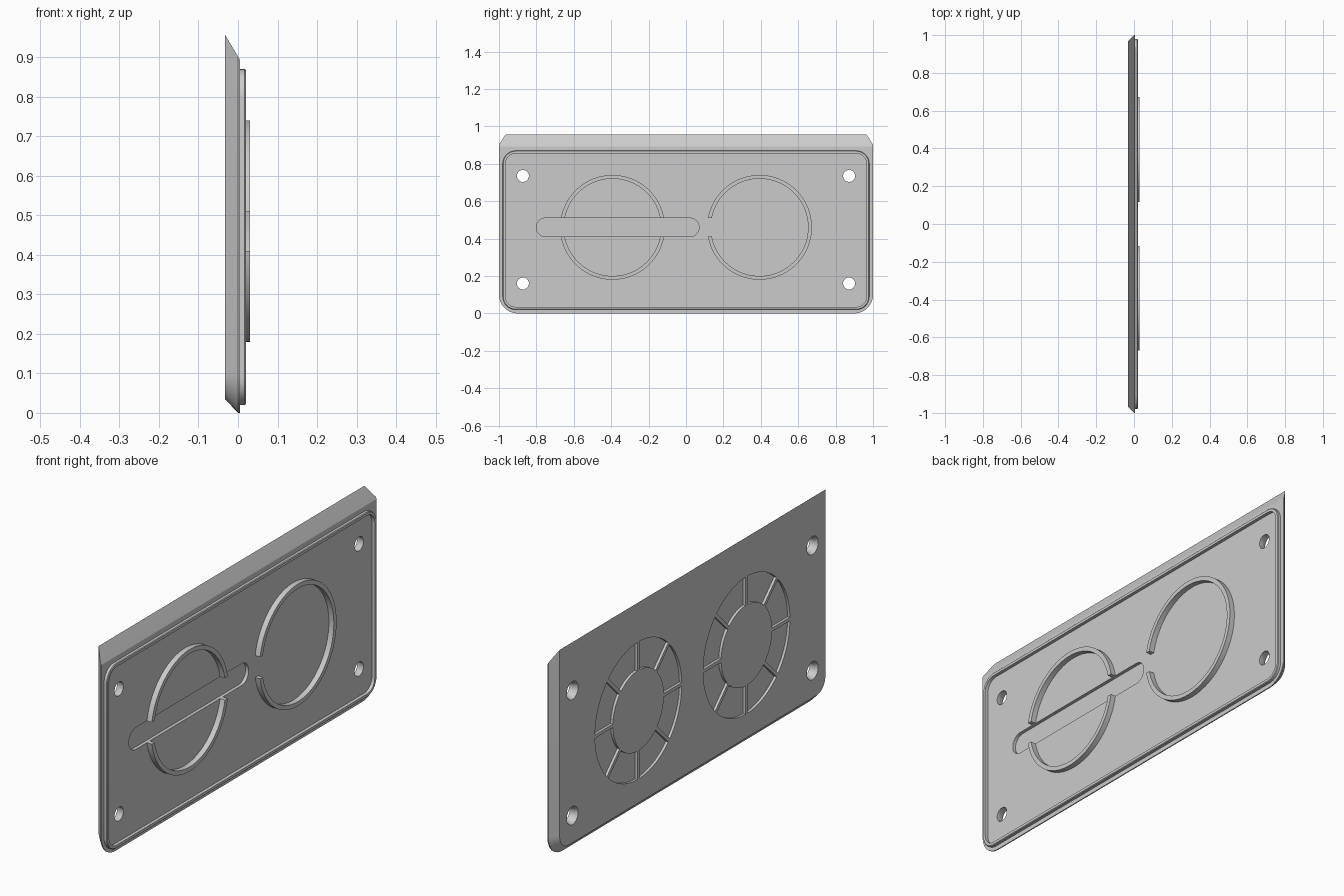
import bpy, bmesh
from math import sin, cos, asin, pi

cube = bpy.data.objects.get("Cube")
if cube:
    bpy.data.objects.remove(cube, do_unlink=True)

grey = bpy.data.materials.new("plain grey")
grey.use_nodes = True
GREY = (0.6, 0.6, 0.6, 1)
grey.diffuse_color = GREY
grey.node_tree.nodes["Principled BSDF"].inputs["Base Color"].default_value = GREY

MID = 0.46                 # height of the dial centres
DIAL = 0.393               # sideways offset of the dials
BACK, FLOOR, RIM, TOP = -0.033, 0.005, 0.02, 0.03


def arc(cy, cz, r, a, b, n):
    return [(cy + r * cos(a + (b - a) * i / n), cz + r * sin(a + (b - a) * i / n))
            for i in range(n + 1)]


def rounded(half, z0, z1, r_low, r_high=0):
    """Outline in the y-z plane with rounded lower and upper corners."""
    pts = []
    for cy, cz, r, q in ((half, z1, r_high, 0), (-half, z1, r_high, 1),
                         (-half, z0, r_low, 2), (half, z0, r_low, 3)):
        sy = 1 if cy > 0 else -1
        sz = 1 if cz == z1 else -1
        if r:
            pts += arc(cy - sy * r, cz - sz * r, r, q * pi / 2, (q + 1) * pi / 2, 10)
        else:
            pts.append((cy, cz))
    return pts


def loft(bm, sections, closed=False):
    """Skin matching (x, outline) sections; cap the ends or close the loop."""
    rows = [[bm.verts.new((x, y, z)) for y, z in pts] for x, pts in sections]
    n = len(rows[0])
    pairs = list(zip(rows, rows[1:]))
    if closed:
        pairs.append((rows[-1], rows[0]))
    else:
        bm.faces.new(rows[0][::-1])
        bm.faces.new(rows[-1])
    for a, b in pairs:
        for i in range(n):
            j = (i + 1) % n
            bm.faces.new((a[i], a[j], b[j], b[i]))


def make(name, bm):
    bmesh.ops.recalc_face_normals(bm, faces=bm.faces[:])
    mesh = bpy.data.meshes.new(name)
    bm.to_mesh(mesh)
    bm.free()
    mesh.materials.append(grey)
    obj = bpy.data.objects.new(name, mesh)
    bpy.context.collection.objects.link(obj)
    return obj


def smooth(obj):
    bpy.ops.object.select_all(action='DESELECT')
    obj.select_set(True)
    bpy.context.view_layer.objects.active = obj
    bpy.ops.object.shade_smooth_by_angle(angle=0.5)


# Base plate: bevelled sides, long slope along the top
bm = bmesh.new()
loft(bm, [(BACK, rounded(0.965, 0.035, 0.957, 0.065)),
          (0, rounded(1, 0, 0.902, 0.1)),
          (FLOOR, rounded(1, 0, 0.893, 0.1))])
plate = make("base_plate", bm)

# Cutters: screw holes, front slot, back spoke pockets
bm = bmesh.new()
for y in (-0.872, 0.872):
    for z in (0.16, 0.735):
        loft(bm, [(x, arc(y, z, r, 0, 2 * pi, 32)[:-1])
                  for x, r in ((BACK - 0.01, 0.046), (BACK + 0.02, 0.032), (0.05, 0.032))])

slot = (arc(0.02, MID, 0.05, -pi / 2, pi / 2, 16)
        + arc(-0.75, MID, 0.05, pi / 2, 3 * pi / 2, 16))
loft(bm, [(FLOOR - 0.015, slot), (0.05, slot)])

SPOKES, SPOKE_HALF, HUB, WHEEL = 8, 0.008, 0.185, 0.315
for y in (-DIAL, DIAL):
    for k in range(SPOKES):
        a, b = (2 * pi * (k + i) / SPOKES for i in (0, 1))
        d, e = asin(SPOKE_HALF / WHEEL), asin(SPOKE_HALF / HUB)
        wedge = (arc(y, MID, WHEEL, a + d, b - d, 10)
                 + arc(y, MID, HUB, b - e, a + e, 10))
        loft(bm, [(BACK - 0.02, wedge), (BACK + 0.012, wedge)])
cutter = make("plate_cutter", bm)
cutter.hide_render = True

cut = plate.modifiers.new("cuts", 'BOOLEAN')
cut.operation = 'DIFFERENCE'
cut.solver = 'EXACT'
cut.object = cutter
bpy.ops.object.select_all(action='DESELECT')
bpy.context.view_layer.objects.active = plate
plate.select_set(True)
bpy.ops.object.modifier_apply(modifier=cut.name)
bpy.data.objects.remove(cutter, do_unlink=True)
smooth(plate)

# Raised rim around the front face
bm = bmesh.new()
outer = rounded(0.98, 0.02, 0.87, 0.07, 0.07)
shoulder = rounded(0.977, 0.023, 0.867, 0.067, 0.067)
inner = rounded(0.965, 0.035, 0.855, 0.055, 0.055)
loft(bm, [(FLOOR - 0.001, outer), (RIM - 0.003, outer), (RIM, shoulder),
          (RIM, inner), (FLOOR - 0.001, inner)], closed=True)
smooth(make("front_rim", bm))

# Raised dial rings, interrupted level with the slot
R_OUT, R_IN, GAP = 0.28, 0.26, 0.05
g_out, g_in = asin(GAP / R_OUT), asin(GAP / R_IN)


def ring_part(bm, y, start, end, n):
    pts = (arc(y, MID, R_OUT, start + g_out, end - g_out, n)
           + arc(y, MID, R_IN, end - g_in, start + g_in, n))
    loft(bm, [(FLOOR - 0.001, pts), (TOP, pts)])


bm = bmesh.new()
ring_part(bm, -DIAL, 0, pi, 40)
ring_part(bm, -DIAL, pi, 2 * pi, 40)
smooth(make("split_dial_ring", bm))

bm = bmesh.new()
ring_part(bm, DIAL, -pi, pi, 80)
smooth(make("open_dial_ring", bm))
